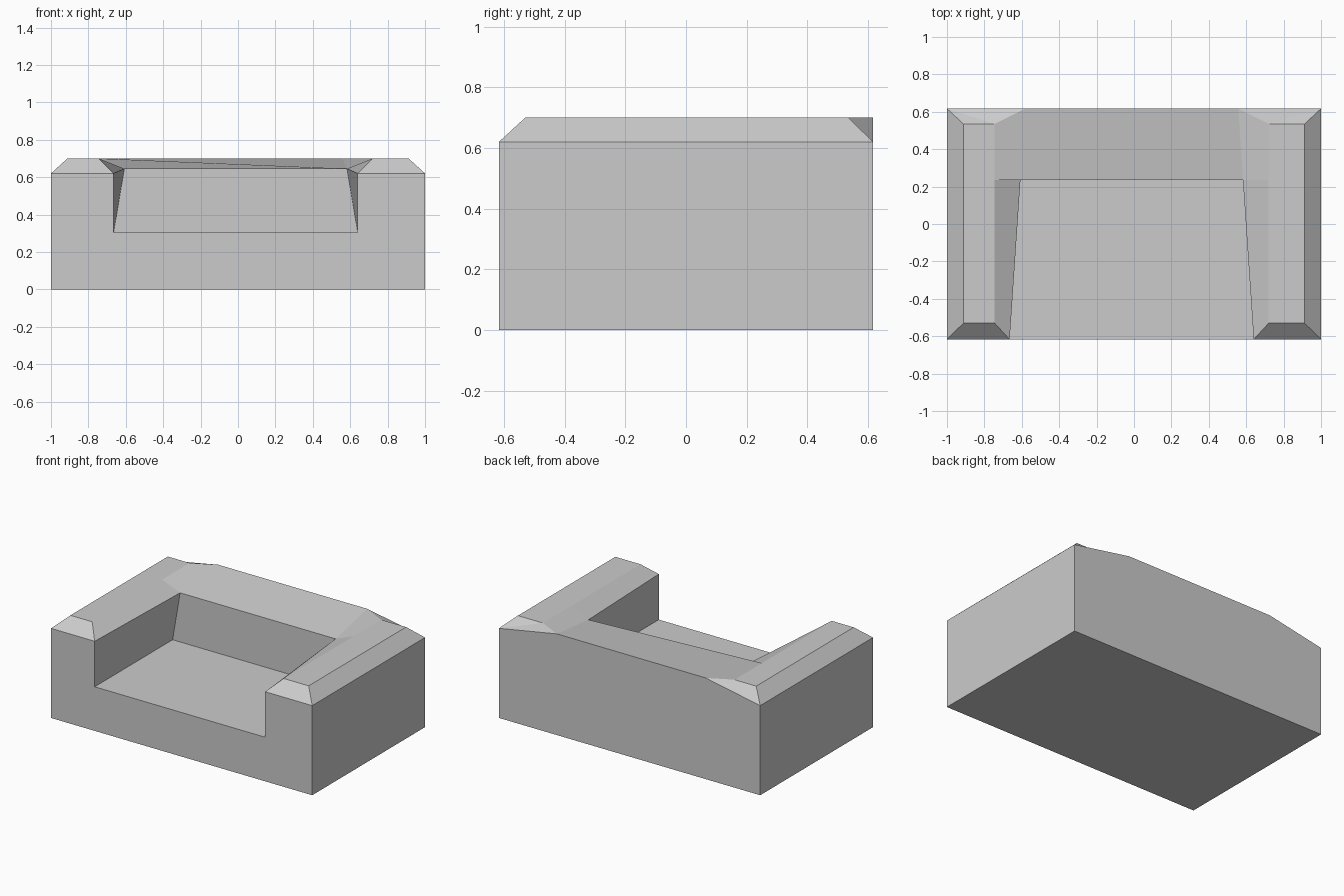
import bpy
import bmesh

cube = bpy.data.objects.get("Cube")
if cube:
    bpy.data.objects.remove(cube, do_unlink=True)

# Main levels
FRONT, BACK, SEAT_BACK = -0.617, 0.617, 0.235
SEAT, SHOULDER, LIP, CREST = 0.305, 0.62, 0.645, 0.70
FRONT_CREST, BACK_CREST = -0.53, 0.535
SHIFT = -0.0125          # the seat recess sits slightly off centre

# Upholstery material
grey = bpy.data.materials.new("grey upholstery")
grey.use_nodes = True
colour = (0.6, 0.6, 0.6, 1)
grey.diffuse_color = colour
grey.node_tree.nodes["Principled BSDF"].inputs["Base Color"].default_value = colour

bm = bmesh.new()


def corner_points(s):
    """Named corners of one arm; s is the side sign."""
    crest, wall, lip, top = (SHIFT + s * w for w in (0.7325, 0.6525, 0.595, 0.57))
    points = {
        "base_front": (s, FRONT, 0), "base_back": (s, BACK, 0),
        "side_front": (s, FRONT, SHOULDER), "side_back": (s, BACK, SHOULDER),
        "outer_front": (0.912 * s, FRONT_CREST, CREST),
        "outer_back": (0.912 * s, BACK_CREST, CREST),
        "inner_front": (crest, FRONT_CREST, CREST),
        "elbow": (crest, SEAT_BACK, CREST),
        "inner_back": (crest, BACK_CREST, CREST),
        "lip_front": (wall, FRONT, SHOULDER), "lip_back": (lip, SEAT_BACK, LIP),
        "back_top": (top, BACK, CREST),
        "seat_front": (wall, FRONT, SEAT), "seat_back": (wall, SEAT_BACK, SEAT),
    }
    return {name: bm.verts.new(co) for name, co in points.items()}


def face(points, names):
    bm.faces.new([points[n] for n in names.split()])


ARM_FACES = (
    "base_front base_back side_back side_front",                  # outer side
    "side_front side_back outer_back outer_front",                # outer bevel
    "side_front outer_front inner_front lip_front",               # front bevel
    "outer_front outer_back inner_back elbow inner_front",        # arm top
    "inner_front elbow lip_back lip_front",                       # inner bevel
    "lip_front lip_back seat_back seat_front",                    # inner wall
    "side_back inner_back outer_back",                            # back bevel
    "side_back back_top inner_back",
)
right, left = corner_points(-1), corner_points(1)
for side in (right, left):
    for names in ARM_FACES:
        face(side, names)
face(left, "elbow inner_back back_top lip_back")


def across(right_names, left_names):
    """Face spanning the sofa from one side to the other."""
    bm.faces.new([right[n] for n in right_names.split()]
                 + [left[n] for n in reversed(left_names.split())])


def span(names):
    across(names, names)


span("base_front base_back")                                      # underside
span("base_back side_back back_top")                              # rear
span("seat_front seat_back")                                      # seat
span("seat_back lip_back")                                        # backrest
across("lip_back elbow inner_back back_top", "lip_back back_top") # backrest top
span("seat_front lip_front side_front base_front")                # front

bmesh.ops.recalc_face_normals(bm, faces=bm.faces[:])
mesh = bpy.data.meshes.new("sofa_body")
bm.to_mesh(mesh)
bm.free()
mesh.materials.append(grey)
bpy.context.collection.objects.link(bpy.data.objects.new("sofa_body", mesh))
